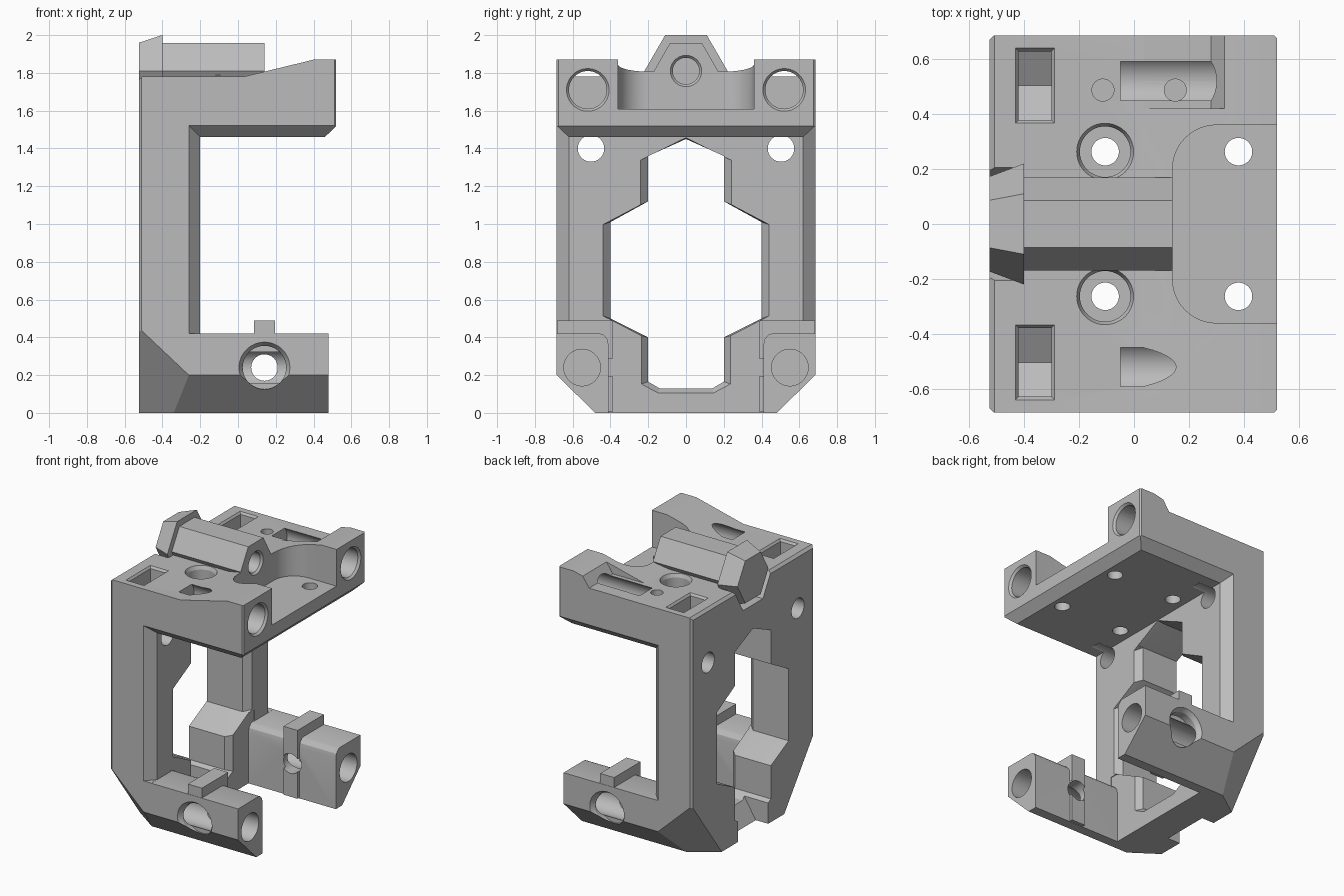
import bpy, bmesh, math
from mathutils import Vector

old = bpy.data.objects.get("Cube")
if old:
    bpy.data.objects.remove(old)

grey = bpy.data.materials.new("plain_grey")
grey.use_nodes = True
grey.diffuse_color = (0.5, 0.5, 0.5, 1)
grey.node_tree.nodes["Principled BSDF"].inputs["Base Color"].default_value = (0.5, 0.5, 0.5, 1)

PLACE = {"x": lambda t, u, v: (t, u, v),
         "y": lambda t, u, v: (u, t, v),
         "z": lambda t, u, v: (u, v, t)}


def loft(name, axis, a, ring_a, b, ring_b=None):
    """Solid between two matching outlines placed at a and b along an axis."""
    bm = bmesh.new()
    place = PLACE[axis]
    ring_b = ring_b or ring_a
    va = [bm.verts.new(place(a, *p)) for p in ring_a]
    vb = [bm.verts.new(place(b, *p)) for p in ring_b]
    n = len(va)
    bm.faces.new(va)
    bm.faces.new(vb)
    for i in range(n):
        j = (i + 1) % n
        bm.faces.new((va[i], va[j], vb[j], vb[i]))
    bmesh.ops.recalc_face_normals(bm, faces=bm.faces)
    mesh = bpy.data.meshes.new(name)
    bm.to_mesh(mesh)
    bm.free()
    ob = bpy.data.objects.new(name, mesh)
    bpy.context.scene.collection.objects.link(ob)
    mesh.materials.append(grey)
    return ob


def ring(u, v, r, n=48, turn=0.0):
    return [(u + r * math.cos(turn + math.tau * i / n),
             v + r * math.sin(turn + math.tau * i / n)) for i in range(n)]


def rect(u0, u1, v0, v1):
    return [(u0, v0), (u1, v0), (u1, v1), (u0, v1)]


def mirrored(half):
    return half + [(-u, v) for u, v in reversed(half) if u]


def combine(tool, operation="DIFFERENCE"):
    """Apply a boolean to the frame and discard the tool."""
    mod = frame.modifiers.new("cut", "BOOLEAN")
    mod.operation, mod.solver, mod.object = operation, "EXACT", tool
    bpy.context.view_layer.update()
    deps = bpy.context.evaluated_depsgraph_get()
    mesh = bpy.data.meshes.new_from_object(frame.evaluated_get(deps))
    frame.modifiers.clear()
    frame.data = mesh
    bpy.data.objects.remove(tool)


def hole(axis, a, b, u, v, r, r2=None):
    combine(loft("hole_cutter", axis, a, ring(u, v, r), b, ring(u, v, r2 or r)))


# C-shaped frame
profile = [(-.525, 0), (.48, 0), (.48, .42), (-.2, .42), (-.2, 1.46), (.46, 1.46),
           (.52, 1.52), (.52, 1.87), (.4, 1.87), (.03, 1.78), (-.525, 1.78)]
frame = loft("clamp_frame", "y", -.685, profile, .685)

# Slanted lower corners and bevelled outer edges
bm = bmesh.new()
bm.from_mesh(frame.data)
planes = [((-.525, 0, 1.762), (-1, 0, 1))]
for s in (-1, 1):
    planes += [((0, s * .685, .2), (0, s * .2, -.205)),
               ((-.525, s * .685, .45), (-.0513, s * .073, -.0543)),
               ((-.51, s * .685, 1), (-1, s, 0)),
               ((.51, s * .685, 1), (1, s, 0))]
for co, no in planes:
    cut = bmesh.ops.bisect_plane(bm, geom=bm.verts[:] + bm.edges[:] + bm.faces[:], dist=1e-5,
                                 plane_co=Vector(co), plane_no=Vector(no), clear_outer=True)
    edges = [e for e in cut["geom_cut"] if isinstance(e, bmesh.types.BMEdge)]
    bmesh.ops.holes_fill(bm, edges=edges, sides=0)
bmesh.ops.recalc_face_normals(bm, faces=bm.faces)
bm.to_mesh(frame.data)
bm.free()

# Gap between the lower arms, with softened inner top edges
gap = [(.41, -.1), (.41, .36), (.416, .39), (.435, .413), (.47, .425), (.47, .5)]
combine(loft("arm_gap", "x", -.205, mirrored(gap), 1))

# Bevel round the inside of the C on both sides
for s in (-1, 1):
    combine(loft("side_bevel", "y", s * .62, rect(-.2, 1, .421, 1.46),
                 s * .69, rect(-.265, 1, .421, 1.525)))

# Stepped window through the upright, with a flared inner rim
window = [(0, 1.45), (.2, 1.36), (.2, 1.12), (.4, 1.01), (.4, .5),
          (.2, .4), (.2, .165), (.14, .13)]
flare = [(0, 1.457), (.245, 1.335), (.245, 1.1), (.445, .995), (.445, .515),
         (.245, .41), (.245, .15), (.15, .1)]
combine(loft("window_cutter", "x", -.7, mirrored(window), -.15))
combine(loft("window_flare", "x", -.245, mirrored(window), -.195, mirrored(flare)))

# Relief at the foot of the window
combine(loft("foot_relief", "y", -.17,
             [(-.46, -.05), (-.34, .14), (-.34, .25), (-.6, .25), (-.6, -.05)], .17))

# Lowered step on one shoulder
combine(loft("shoulder_step", "y", .42,
             [(.035, 1.781), (.28, 1.781), (.34, 1.868), (.34, 2), (.035, 2)], .8))

# Hexagonal barrel and flared hood in its recess
combine(loft("hood_recess", "x", -.7, ring(0, 1.81, .222, 6), -.41))
combine(loft("barrel", "x", -.45, ring(0, 1.81, .17, 6), .16), "UNION")
combine(loft("hood", "x", -.525, ring(0, 1.81, .173, 6), -.4, ring(0, 1.81, .22, 6)), "UNION")

# Rounded pocket at the open end of the top
corner = [(.3 - .16 * math.sin(t), .2 + .16 * math.cos(t))
          for t in [math.pi / 2 * i / 12 for i in range(13)]]
pocket = [(.7, .36)] + corner + [(x, -y) for x, y in reversed(corner)] + [(.7, -.36)]
combine(loft("pocket_cutter", "z", 1.61, pocket, 2.2))
hole("x", -.35, .3, 0, 1.81, .07)
hole("x", .125, .145, 0, 1.81, .07, .087)

# Ridges wrapping the lower arms
for s in (-1, 1):
    combine(loft("ridge_top", "x", .085, rect(*sorted((s * .388, s * .683)), .3, .49), .195), "UNION")
    combine(loft("ridge_side", "x", .086, rect(*sorted((s * .389, s * .45)), .005, .45), .194), "UNION")

for s in (-1, 1):
    # Vertical screw holes in the top
    hole("z", 1.63, 2.2, -.105, s * .263, .092)
    hole("z", 1.755, 1.79, -.105, s * .263, .092, .108)
    hole("z", 1.3, 1.8, -.105, s * .263, .05)
    hole("z", 1.3, 1.8, .38, s * .263, .05)
    # Rod sockets in the ears and arms
    hole("x", -.05, .7, s * .52, 1.71, .1)
    hole("x", .505, .525, s * .52, 1.71, .1, .117)
    hole("x", -.1, .7, s * .55, .24, .097)
    # Cross screws through the arms
    hole("y", s * .3, s * .8, .14, .24, .07)
    hole("y", s * .6, s * .8, .14, .24, .115)
    hole("y", s * .655, s * .69, .14, .24, .115, .138)
    # Nut slots and their screw holes in the upright
    c = s * .503
    slot = [(c - .125, 2), (c - .125, 1.34), (c, 1.265), (c + .125, 1.34), (c + .125, 2)]
    combine(loft("nut_slot", "x", -.42, slot, -.3))
    combine(loft("nut_slot_rim", "z", 1.765, rect(-.42, -.3, c - .125, c + .125),
                 1.785, rect(-.435, -.285, c - .14, c + .14)))
    hole("x", -.7, -.1, s * .503, 1.4, .07)

# Small blind holes on one shoulder
for x in (-.113, .15):
    hole("z", 1.6, 1.9, x, .487, .04)

# Crisp edges, smooth bores
bpy.ops.object.select_all(action="DESELECT")
frame.select_set(True)
bpy.context.view_layer.objects.active = frame
bpy.ops.object.shade_smooth_by_angle(angle=math.radians(20))
